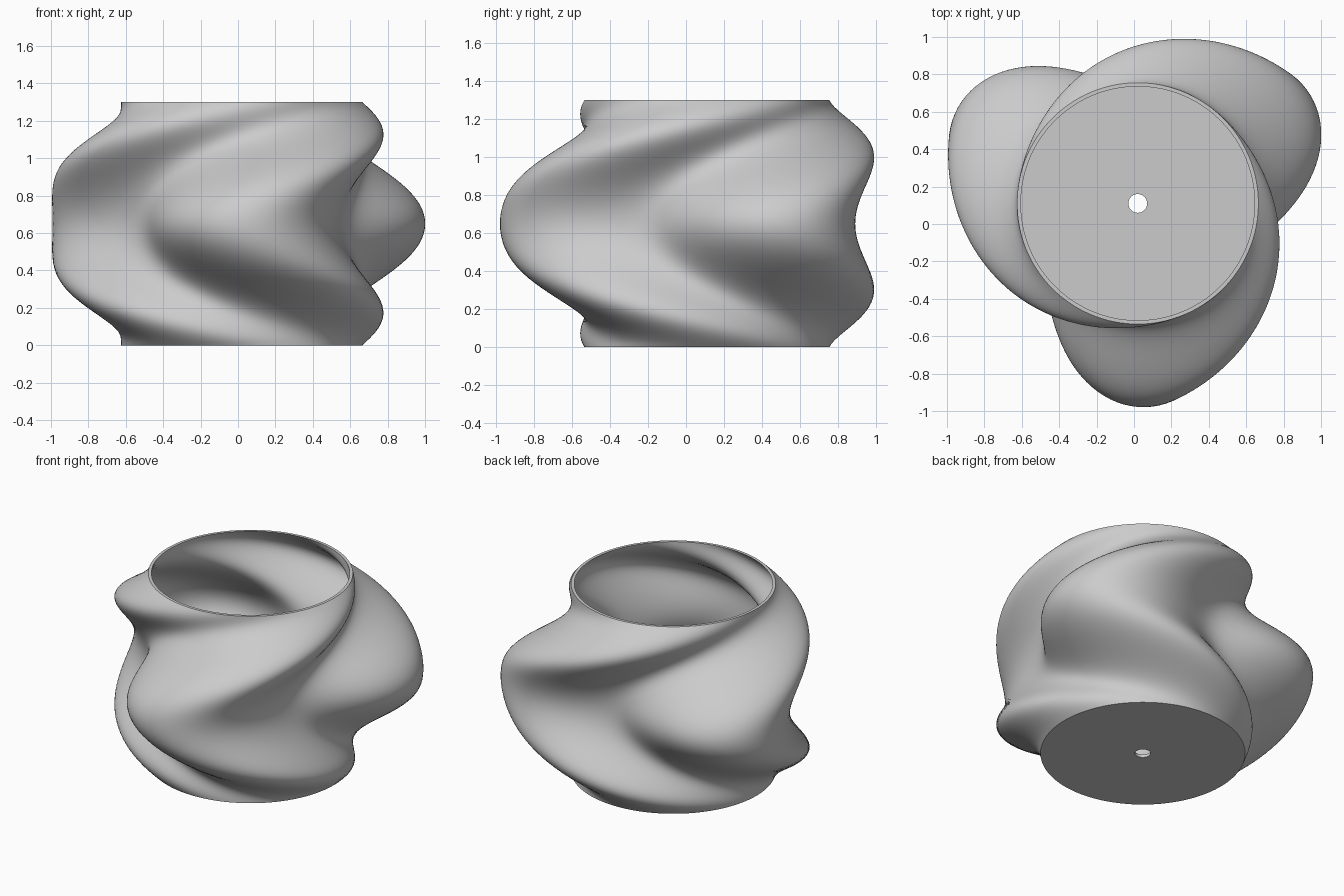
import bpy
import bmesh
from math import sin, cos, pi, radians

cube = bpy.data.objects.get("Cube")
if cube:
    bpy.data.objects.remove(cube, do_unlink=True)

HEIGHT, WALL, HOLE = 1.3, 0.02, 0.05
CENTRE_X, CENTRE_Y = 0.02, 0.11
RIM, BULGE = 0.645, 0.445
LOBES, PHASE, TWIST = 3, radians(32.5), radians(90)
SEGMENTS, LAYERS = 180, 72


def pot_radius(angle, z):
    """Lobes swell and swing towards mid height, fading to a circle at both ends."""
    swell = sin(pi * z / HEIGHT)
    crest = PHASE + TWIST * (1 - swell)
    return RIM + BULGE * swell * (1 + cos(LOBES * (angle - crest))) / 2


def add_ring(bm, radius, z):
    ring = []
    for i in range(SEGMENTS):
        a = 2 * pi * i / SEGMENTS
        r = radius(a)
        ring.append(bm.verts.new((CENTRE_X + r * cos(a), CENTRE_Y + r * sin(a), z)))
    return ring


def bridge(bm, low, high):
    for i in range(SEGMENTS):
        j = (i + 1) % SEGMENTS
        bm.faces.new((low[i], low[j], high[j], high[i]))


# Closed cross-section: drain hole, underside, outer wall, rim, inner wall, floor
bm = bmesh.new()
rings = [add_ring(bm, lambda a: HOLE, 0)]
for k in range(LAYERS + 1):
    z = HEIGHT * k / LAYERS
    rings.append(add_ring(bm, lambda a: pot_radius(a, z), z))
for k in range(LAYERS + 1):
    z = HEIGHT - (HEIGHT - WALL) * k / LAYERS
    rings.append(add_ring(bm, lambda a: pot_radius(a, z) - WALL, z))
rings.append(add_ring(bm, lambda a: HOLE, WALL))
for low, high in zip(rings, rings[1:] + rings[:1]):
    bridge(bm, low, high)
bmesh.ops.recalc_face_normals(bm, faces=bm.faces)

mesh = bpy.data.meshes.new("twisted_pot")
bm.to_mesh(mesh)
bm.free()
pot = bpy.data.objects.new("twisted_pot", mesh)
bpy.context.collection.objects.link(pot)

# Plain grey finish
grey = bpy.data.materials.new("light_grey")
grey.use_nodes = True
colour = (0.6, 0.6, 0.6, 1)
grey.diffuse_color = colour
grey.node_tree.nodes["Principled BSDF"].inputs["Base Color"].default_value = colour
mesh.materials.append(grey)

bpy.ops.object.select_all(action="DESELECT")
pot.select_set(True)
bpy.context.view_layer.objects.active = pot
bpy.ops.object.shade_smooth_by_angle(angle=radians(40))
